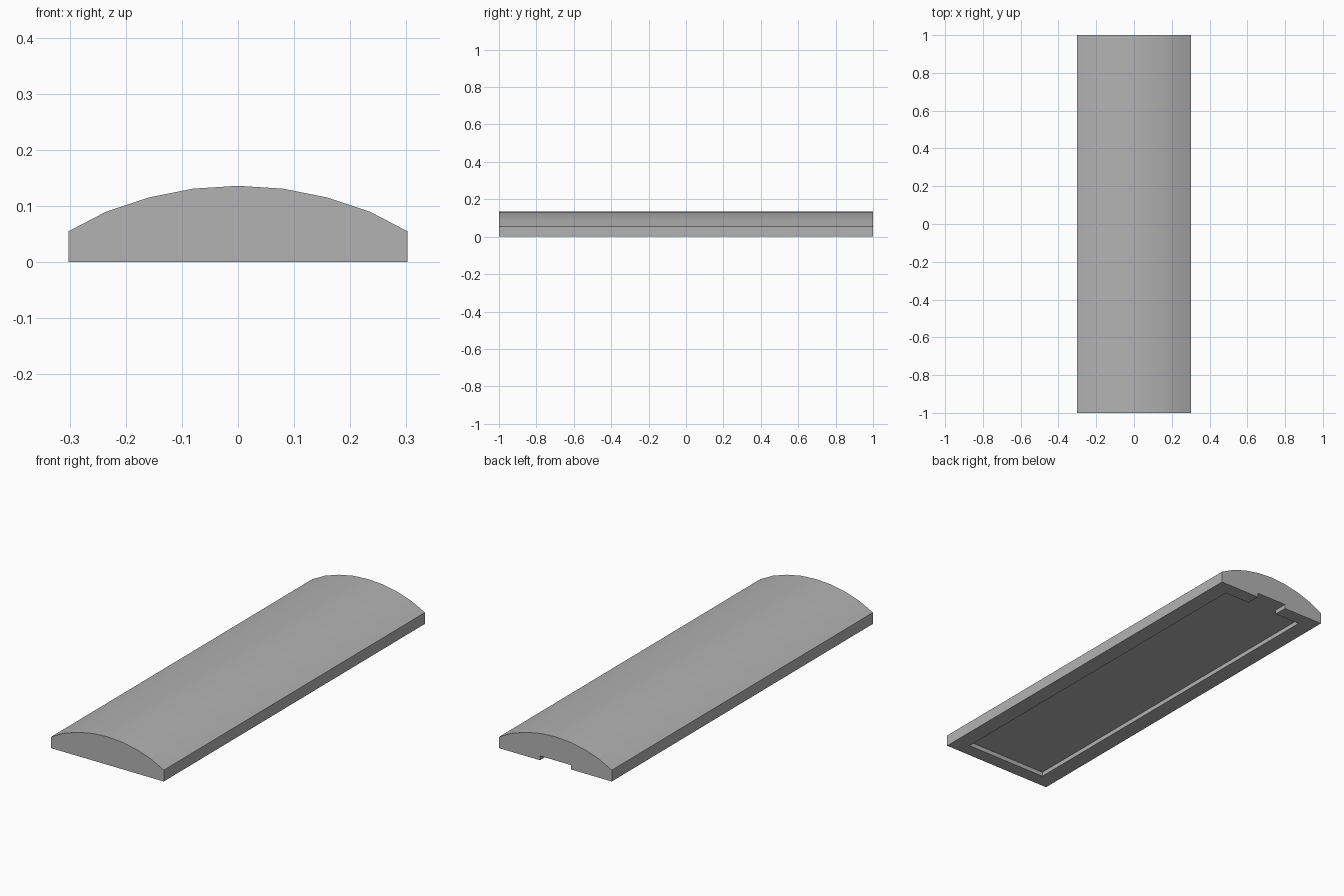
import bpy
import bmesh
from mathutils import Vector

cube = bpy.data.objects.get("Cube")
if cube:
    bpy.data.objects.remove(cube, do_unlink=True)

grey = bpy.data.materials.new("plain_grey")
grey.use_nodes = True
colour = (0.45, 0.45, 0.45, 1)
grey.diffuse_color = colour
grey.node_tree.nodes["Principled BSDF"].inputs["Base Color"].default_value = colour


def mirrored(half):
    """Close a half outline (listed from the middle outwards) across x = 0."""
    return half + [(-x, v) for x, v in reversed(half) if x > 0]


def prism(name, points, direction):
    """Extrude a flat outline along a direction into a solid."""
    bm = bmesh.new()
    face = bm.faces.new([bm.verts.new(p) for p in points])
    new = bmesh.ops.extrude_face_region(bm, geom=[face])["geom"]
    moved = [v for v in new if isinstance(v, bmesh.types.BMVert)]
    bmesh.ops.translate(bm, verts=moved, vec=Vector(direction))
    bmesh.ops.recalc_face_normals(bm, faces=bm.faces)
    mesh = bpy.data.meshes.new(name)
    bm.to_mesh(mesh)
    bm.free()
    mesh.materials.append(grey)
    obj = bpy.data.objects.new(name, mesh)
    bpy.context.collection.objects.link(obj)
    return obj


# Domed bar: arched cross-section run along the length
arch = mirrored([(0, 0.136), (0.08, 0.131), (0.16, 0.115),
                 (0.235, 0.09), (0.302, 0.055), (0.302, 0)])
cover = prism("domed_cover", [(x, -1, z) for x, z in arch], (0, 2, 0))

# Shallow pocket underneath, with a slot leaving through the back end
depth = 0.021
pocket = mirrored([(0.083, 1.1), (0.083, 0.932), (0.222, 0.932), (0.222, -0.932)])
cutter = prism("pocket_cutter", [(x, y, -0.1) for x, y in pocket], (0, 0, 0.1 + depth))
cutter.hide_render = True
cutter.hide_set(True)

cut = cover.modifiers.new("underside_pocket", "BOOLEAN")
cut.operation = "DIFFERENCE"
cut.solver = "EXACT"
cut.object = cutter

# Apply the cut and shade the dome smooth with crisp edges
bpy.ops.object.select_all(action="DESELECT")
cover.select_set(True)
bpy.context.view_layer.objects.active = cover
bpy.ops.object.modifier_apply(modifier=cut.name)
bpy.data.objects.remove(cutter, do_unlink=True)
bpy.ops.object.shade_smooth_by_angle()
